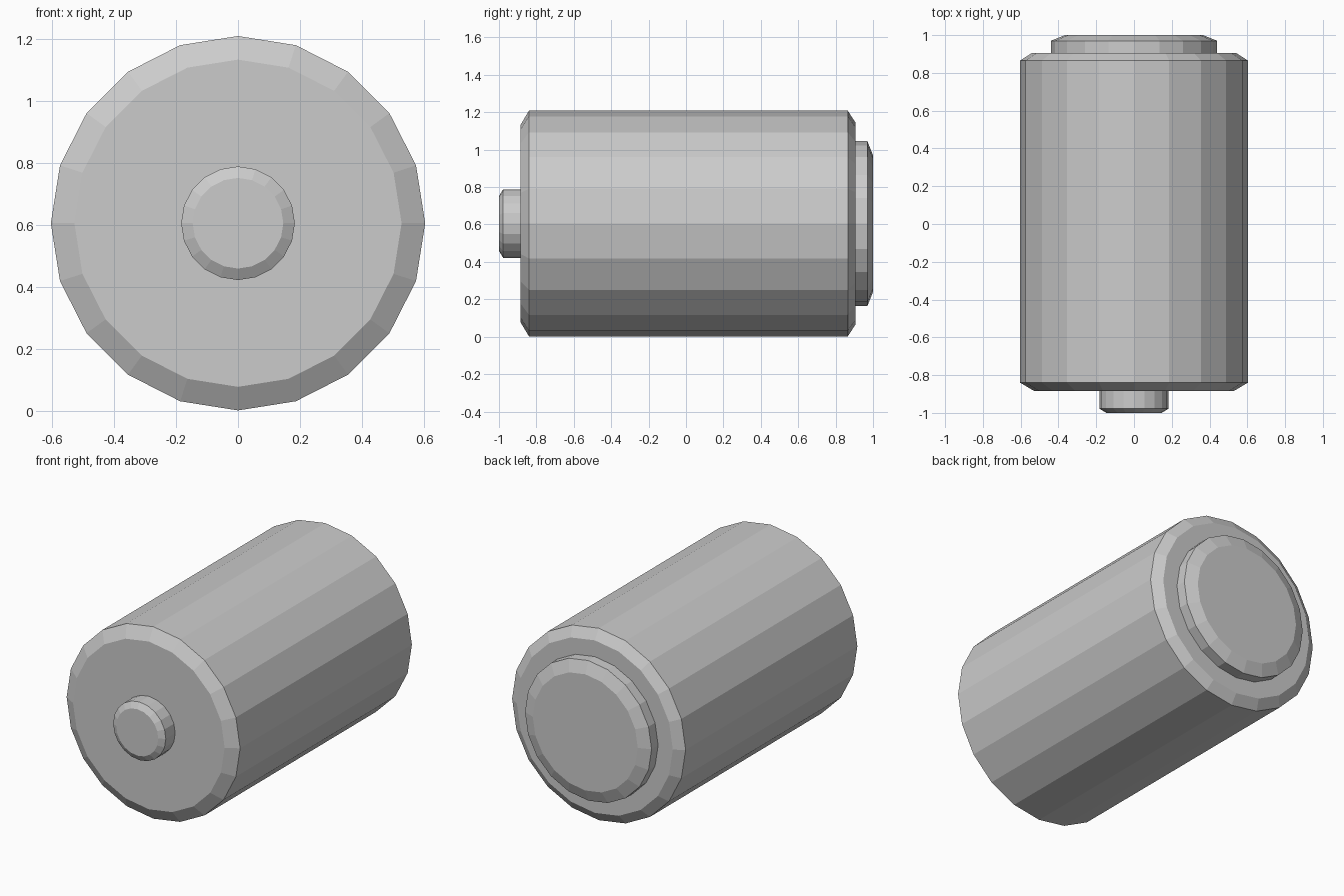
import bpy
import bmesh
from math import cos, sin, tau

SIDES = 20
AXIS_Z = 0.605

cube = bpy.data.objects.get("Cube")
if cube:
    bpy.data.objects.remove(cube, do_unlink=True)

# Single grey finish
grey = bpy.data.materials.new("plain_grey")
grey.use_nodes = True
colour = (0.6, 0.6, 0.6, 1)
grey.diffuse_color = colour
grey.node_tree.nodes["Principled BSDF"].inputs["Base Color"].default_value = colour


def turned_part(name, profile):
    """Faceted solid turned about the y axis from (radius, y) points, front to back."""
    bm = bmesh.new()
    rings = [[bm.verts.new((r * cos(tau * i / SIDES), y, AXIS_Z + r * sin(tau * i / SIDES)))
              for i in range(SIDES)] for r, y in profile]
    for a, b in zip(rings, rings[1:]):
        for i in range(SIDES):
            j = (i + 1) % SIDES
            bm.faces.new((a[i], a[j], b[j], b[i]))
    bm.faces.new(rings[0])
    bm.faces.new(rings[-1])
    bmesh.ops.recalc_face_normals(bm, faces=bm.faces)
    mesh = bpy.data.meshes.new(name)
    bm.to_mesh(mesh)
    bm.free()
    mesh.materials.append(grey)
    obj = bpy.data.objects.new(name, mesh)
    bpy.context.collection.objects.link(obj)
    return obj


# Main barrel with bevelled rims
turned_part("barrel", [(0.527, -0.885), (0.603, -0.84), (0.603, 0.865), (0.542, 0.905)])
# Small contact on the front
turned_part("front_button", [(0.146, -1.0), (0.183, -0.978), (0.183, -0.88)])
# Wide plate on the back
turned_part("back_plate", [(0.44, 0.9), (0.44, 0.97), (0.365, 1.0)])
